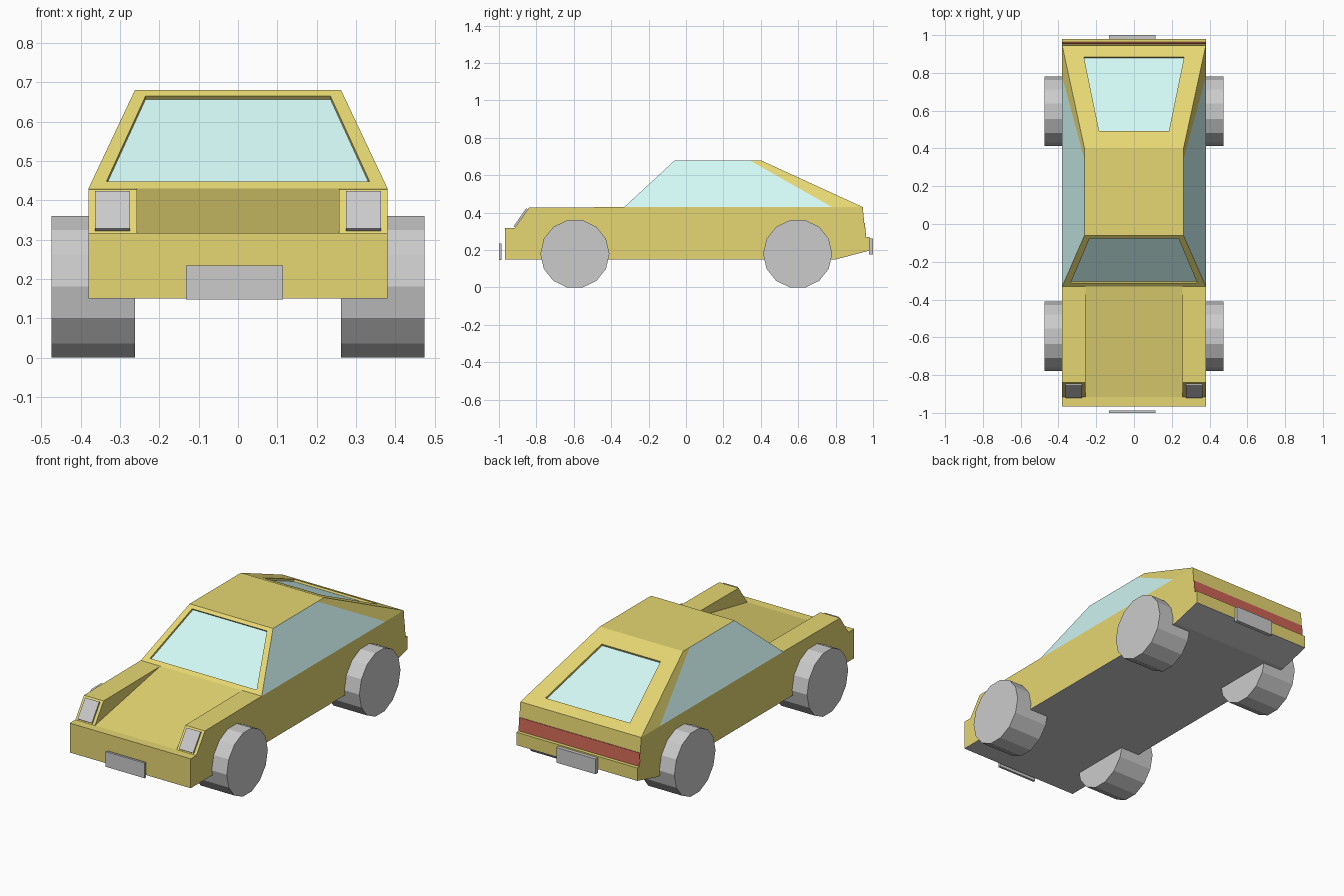
import bpy, bmesh, math
from mathutils import Vector

if "Cube" in bpy.data.objects:
    bpy.data.objects.remove(bpy.data.objects["Cube"])


def material(name, rgb):
    m = bpy.data.materials.new(name)
    m.diffuse_color = (*rgb, 1)
    m.use_nodes = True
    m.node_tree.nodes["Principled BSDF"].inputs["Base Color"].default_value = m.diffuse_color
    return m


GOLD = material("gold_paint", (0.79, 0.68, 0.17))
GLASS = material("pale_glass", (0.65, 0.95, 0.92))
RED = material("red_lamp", (0.6, 0.13, 0.09))


def finish(name, bm, *mats):
    me = bpy.data.meshes.new(name)
    bm.to_mesh(me)
    bm.free()
    for m in mats:
        me.materials.append(m)
    ob = bpy.data.objects.new(name, me)
    bpy.context.collection.objects.link(ob)
    return ob


def prism(name, profile, x0, x1, *mats):
    """Extrude a (y, z) profile from x0 to x1."""
    bm = bmesh.new()
    face = bm.faces.new([bm.verts.new((x0, y, z)) for y, z in profile])
    ext = bmesh.ops.extrude_face_region(bm, geom=[face])["geom"]
    moved = [g for g in ext if isinstance(g, bmesh.types.BMVert)]
    bmesh.ops.translate(bm, verts=moved, vec=(x1 - x0, 0, 0))
    # The starting face is kept as one cap, so the solid is closed
    bmesh.ops.recalc_face_normals(bm, faces=bm.faces[:])
    return finish(name, bm, *mats)


def rect(y0, y1, z0, z1):
    return [(y0, z0), (y1, z0), (y1, z1), (y0, z1)]


W = 0.38

# Lower body with sloping bonnet and rear bumper ledge
prism("lower_body",
      [(-0.967, 0.152), (-0.967, 0.317), (-0.917, 0.317), (-0.33, 0.43),
       (0.945, 0.43), (0.96, 0.27), (0.98, 0.27), (0.98, 0.199), (0.8, 0.152)],
      -W, W, GOLD)

# Grey floor pan
prism("underside",
      [(-0.967, 0.15), (-0.967, 0.152), (0.8, 0.152), (0.98, 0.199),
       (0.98, 0.197), (0.8, 0.15)], -W, W)

# Rear light band
prism("tail_light_band",
      [(0.94, 0.272), (0.963, 0.272), (0.956, 0.345), (0.94, 0.345)],
      -W + 0.001, W - 0.001, RED)

# Cabin: tapered shell with side glass and recessed front and rear windows
bm = bmesh.new()
outline = [(-0.33, 0.43), (-0.06, 0.68), (0.34, 0.68),
           (0.40, 0.68), (0.945, 0.43), (0.78, 0.43)]
sides = []
for s in (-1, 1):
    sides.append([bm.verts.new((s * (W - (z - 0.43) * 0.472), y, z)) for y, z in outline])
L, R = sides
strips = [bm.faces.new((L[i], L[(i + 1) % 6], R[(i + 1) % 6], R[i])) for i in range(6)]
for v in sides:
    bm.faces.new((v[0], v[1], v[2], v[5])).material_index = 1
    bm.faces.new((v[2], v[3], v[4], v[5]))
bmesh.ops.recalc_face_normals(bm, faces=bm.faces[:])


def window(face, low, high):
    """Cut a recessed pane; low and high are its (half width, y, z) edges."""
    bmesh.ops.inset_individual(bm, faces=[face], thickness=0.03)
    mid = face.calc_center_median().z
    for v in face.verts:
        x, y, z = high if v.co.z > mid else low
        v.co = Vector((math.copysign(x, v.co.x), y, z))
    bm.normal_update()
    bmesh.ops.inset_individual(bm, faces=[face], thickness=0, depth=-0.012)
    face.material_index = 1


def rear_z(y):
    return 0.68 - (y - 0.40) * 0.25 / 0.545


window(strips[0], (0.335, -0.3116, 0.447), (0.235, -0.0762, 0.665))
window(strips[3], (0.265, 0.883, rear_z(0.883)), (0.185, 0.493, rear_z(0.493)))
finish("cabin", bm, GOLD, GLASS)

# Front wings and headlights, mirrored left and right
for s, side in ((-1, "left"), (1, "right")):
    prism("front_wing_" + side,
          [(-0.917, 0.317), (-0.84, 0.427), (-0.33, 0.43)], s * 0.257, s * W, GOLD)
    a, b = Vector((-0.9135, 0.322)), Vector((-0.8463, 0.418))
    n = Vector((-0.82, 0.573)) * 0.01
    prism("headlight_" + side, [a - n, a + n, b + n, b - n], s * 0.274, s * 0.363)

# Wheels: 14-sided drums
for end, y in (("front", -0.594), ("rear", 0.597)):
    for s, side in ((-1, "left"), (1, "right")):
        ring = [(y + 0.1846 * math.cos(i * math.tau / 14),
                 0.18 + 0.18 / math.sin(3 * math.tau / 14) * math.sin(i * math.tau / 14))
                for i in range(14)]
        prism(f"{end}_wheel_{side}", ring, s * 0.262, s * 0.474)

# Number plates, front and rear
prism("front_plate", rect(-1.0, -0.987, 0.148, 0.234), -0.132, 0.114)
prism("rear_plate", rect(0.979, 1.0, 0.176, 0.262), -0.132, 0.114)
